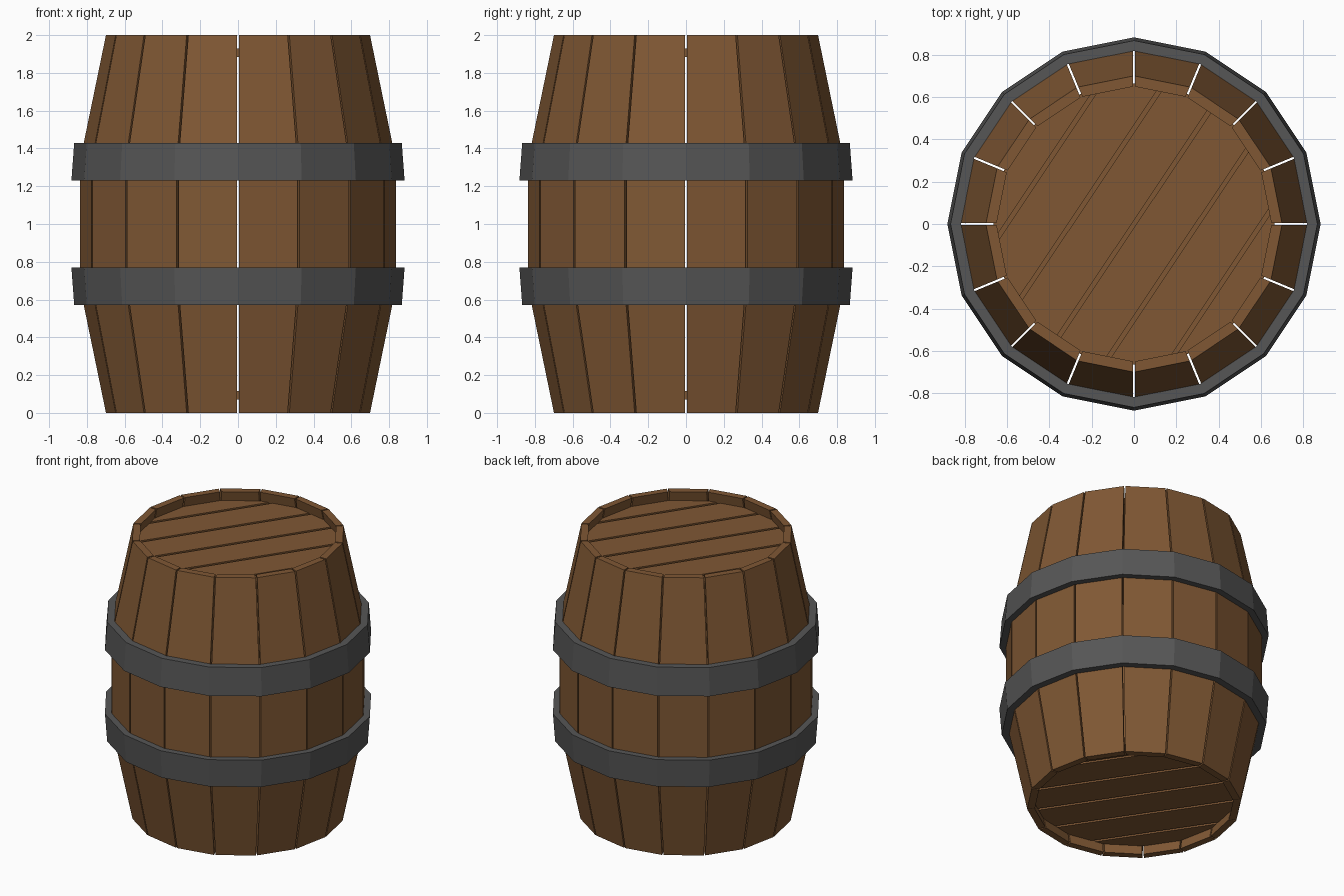
import bpy, bmesh, math
from mathutils import Vector, Matrix

if "Cube" in bpy.data.objects:
    bpy.data.objects.remove(bpy.data.objects["Cube"])

SIDES = 16
STEP = 2 * math.pi / SIDES


def material(name, rgb):
    m = bpy.data.materials.new(name)
    m.diffuse_color = (*rgb, 1)
    m.use_nodes = True
    m.node_tree.nodes["Principled BSDF"].inputs["Base Color"].default_value = m.diffuse_color
    return m


wood = material("brown wood", (0.215, 0.097, 0.034))
iron = material("dark iron", (0.093, 0.093, 0.093))


def finish(bm, name, mat):
    bmesh.ops.recalc_face_normals(bm, faces=bm.faces[:])
    me = bpy.data.meshes.new(name)
    bm.to_mesh(me)
    bm.free()
    me.materials.append(mat)
    ob = bpy.data.objects.new(name, me)
    bpy.context.collection.objects.link(ob)
    return ob


def polar(r, a, z):
    return Vector((r * math.cos(a), r * math.sin(a), z))


# Staves: flat bent boards with narrow gaps between them
PROFILE = [(0.70, 0.0), (0.838, 0.67), (0.838, 1.33), (0.70, 2.0)]
THICK, GAP = 0.05, 0.005
for i in range(SIDES):
    a0, a1 = i * STEP, (i + 1) * STEP
    bm = bmesh.new()
    rings = []
    for r, z in PROFILE:
        pts = []
        for rad, flip in ((r, False), (r - THICK, True)):
            p, q = polar(rad, a0, z), polar(rad, a1, z)
            d = (q - p).normalized() * GAP
            pair = [p + d, q - d]
            pts += pair[::-1] if flip else pair
        rings.append([bm.verts.new(p) for p in pts])
    for lo, hi in zip(rings, rings[1:]):
        for k in range(4):
            n = (k + 1) % 4
            bm.faces.new((lo[k], lo[n], hi[n], hi[k]))
    bm.faces.new(rings[0])
    bm.faces.new(rings[-1])
    finish(bm, f"stave_{i + 1}", wood)


# Hoops: sixteen-sided bands that follow the belly
def hoop(name, profile):
    bm = bmesh.new()
    rings = [[bm.verts.new(polar(r, i * STEP, z)) for r, z in profile]
             for i in range(SIDES)]
    for i in range(SIDES):
        a, b = rings[i], rings[(i + 1) % SIDES]
        for k in range(4):
            n = (k + 1) % 4
            bm.faces.new((a[k], b[k], b[n], a[n]))
    finish(bm, name, iron)


band = [(0.818, 0.57), (0.867, 0.57), (0.882, 0.77), (0.836, 0.77)]
hoop("lower_hoop", band)
hoop("upper_hoop", [(r, 2 - z) for r, z in band])


# Lids: a solid disc sliced into diagonal planks over a backing disc
def disc(radius, z0, z1):
    bm = bmesh.new()
    lo = [bm.verts.new(polar(radius, i * STEP, z0)) for i in range(SIDES)]
    hi = [bm.verts.new(polar(radius, i * STEP, z1)) for i in range(SIDES)]
    bm.faces.new(lo)
    bm.faces.new(hi)
    for i in range(SIDES):
        n = (i + 1) % SIDES
        bm.faces.new((lo[i], lo[n], hi[n], hi[i]))
    return bm


def slice_off(bm, point, normal):
    # keep the side opposite to the normal and cap the cut
    res = bmesh.ops.bisect_plane(bm, geom=bm.verts[:] + bm.edges[:] + bm.faces[:],
                                 plane_co=point, plane_no=normal, clear_outer=True)
    edges = [e for e in res["geom_cut"] if isinstance(e, bmesh.types.BMEdge)]
    if edges:
        bmesh.ops.contextual_create(bm, geom=edges)


LINE = math.radians(56.25)
ACROSS = Vector((math.sin(LINE), -math.cos(LINE), 0))
for label, flipped in (("top", False), ("bottom", True)):
    turn = Matrix.Translation((0, 0, 2)) @ Matrix.Rotation(math.pi, 4, "X") if flipped \
        else Matrix.Identity(4)
    for k in range(-3, 3):
        bm = disc(0.665, 1.905, 1.93)
        slice_off(bm, ACROSS * (k * 0.25 + 0.01), -ACROSS)
        slice_off(bm, ACROSS * (k * 0.25 + 0.24), ACROSS)
        bm.transform(turn)
        finish(bm, f"{label}_lid_plank_{k + 4}", wood)
    bm = disc(0.665, 1.885, 1.905)
    bm.transform(turn)
    finish(bm, f"{label}_lid_backing", wood)
